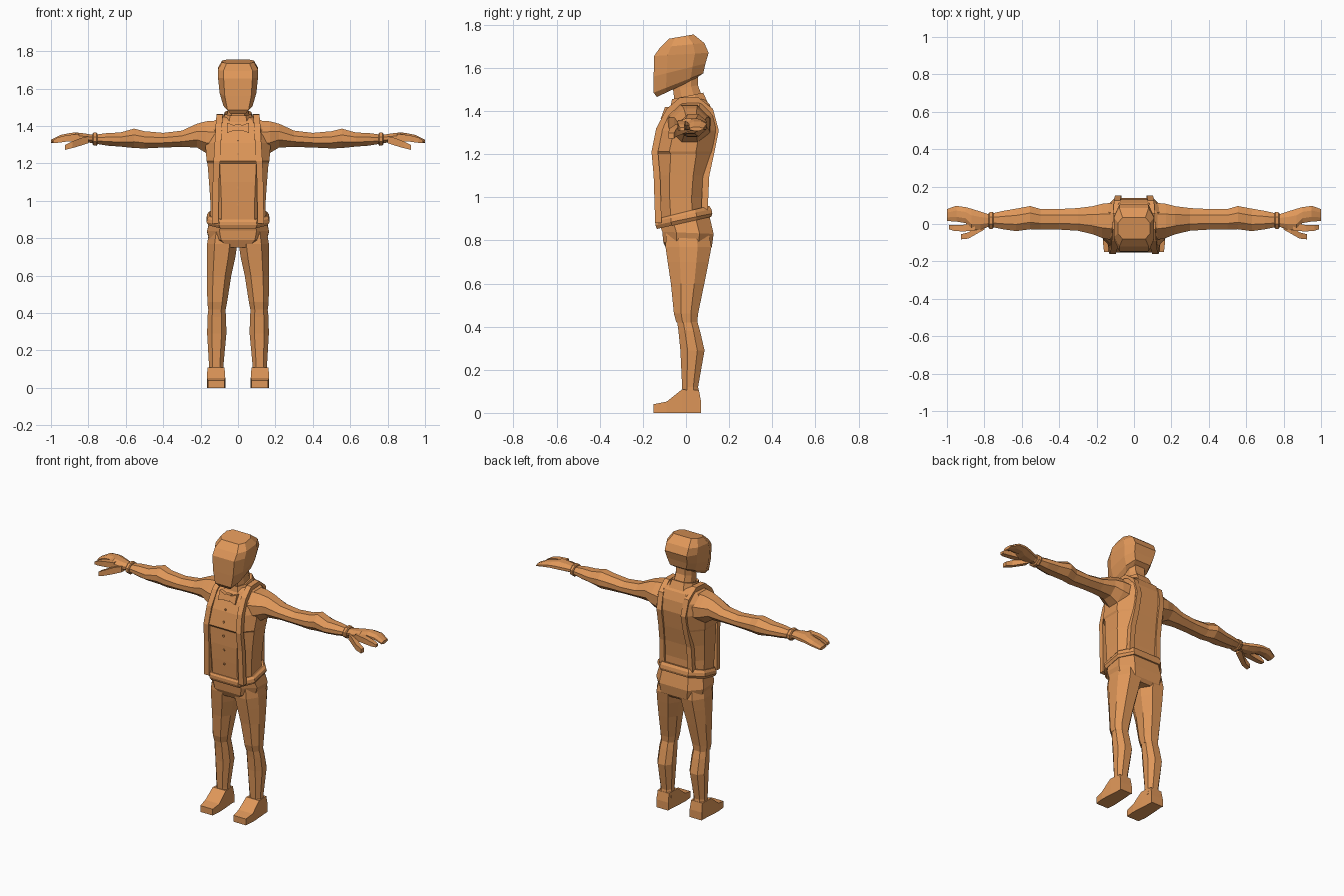
import bpy, bmesh
from mathutils import Vector

clay = bpy.data.materials.new("warm clay")
clay.diffuse_color = (0.74, 0.31, 0.10, 1)


def ring(a0, a1, b0, b1, fa=0.6, fb=0.45):
    """Eight-sided outline in a box; fa and fb are the flat shares of each side."""
    ca, cb, ha, hb = (a0 + a1) / 2, (b0 + b1) / 2, (a1 - a0) / 2, (b1 - b0) / 2
    pts = [(fa, -1), (1, -fb), (1, fb), (fa, 1), (-fa, 1), (-1, fb), (-1, -fb), (-fa, -1)]
    return [(ca + ha * p, cb + hb * q) for p, q in pts]


def box(a0, a1, b0, b1):
    return [(a0, b0), (a1, b0), (a1, b1), (a0, b1)]


def loft(name, rings, mirror=False):
    """Skin a stack of equal rings, cap both ends, optionally mirror across x."""
    bm = bmesh.new()
    vs = [[bm.verts.new(p) for p in r] for r in rings]
    n = len(vs[0])
    for r, s in zip(vs, vs[1:]):
        for i in range(n):
            j = (i + 1) % n
            bm.faces.new((r[i], r[j], s[j], s[i]))
    bm.faces.new(vs[0][::-1])
    bm.faces.new(vs[-1])
    bmesh.ops.recalc_face_normals(bm, faces=bm.faces)
    me = bpy.data.meshes.new(name)
    bm.to_mesh(me)
    bm.free()
    me.materials.append(clay)
    ob = bpy.data.objects.new(name, me)
    bpy.context.collection.objects.link(ob)
    if mirror:
        ob.modifiers.new("mirror", "MIRROR").use_mirror_merge = False
    return ob


def tilted(hw, yf, zf, yb, zb, fa=0.6, fb=0.45):
    """Ring around z whose height slopes from front to back."""
    return [(x, y, zf + (zb - zf) * (y - yf) / (yb - yf))
            for x, y in ring(-hw, hw, yf, yb, fa, fb)]


def along_x(x, y0, y1, z0, z1, fa=0.4, fb=0.35):
    return [(x, y, z) for y, z in ring(y0, y1, z0, z1, fa, fb)]


def along_z(z, x0, x1, y0, y1):
    return [(x, y, z) for x, y in ring(x0, x1, y0, y1, 0.5, 0.4)]


def block_x(x, y0, y1, z0, z1):
    return [(x, y, z) for y, z in box(y0, y1, z0, z1)]


# Torso with a small overhang below the chest
loft("torso", [tilted(w, f, z, b, z) for z, w, f, b in [
    (0.88, .145, -.13, .09), (1.0, .148, -.138, .088), (1.1, .155, -.143, .10),
    (1.2, .163, -.143, .12), (1.212, .168, -.153, .122), (1.31, .175, -.13, .138),
    (1.38, .165, -.10, .13), (1.43, .125, -.065, .11), (1.46, .07, -.03, .08)]])

# Neck and collar
loft("neck", [tilted(w, f, zf, b, zb) for w, f, zf, b, zb in [
    (.06, -.05, 1.42, .085, 1.44), (.055, -.06, 1.50, .055, 1.52), (.055, -.065, 1.55, .055, 1.59)]])
loft("collar", [tilted(w, f, zf, b, zb) for w, f, zf, b, zb in [
    (.085, -.075, 1.40, .10, 1.44), (.07, -.065, 1.455, .08, 1.485), (.055, -.05, 1.45, .06, 1.48)]])

# Blocky head with a sloping jaw
loft("head", [tilted(w, f, zf, b, zb, .72, .5) for w, f, zf, b, zb in [
    (.055, -.135, 1.465, .035, 1.545), (.078, -.15, 1.485, .08, 1.575),
    (.098, -.15, 1.56, .09, 1.62), (.107, -.148, 1.655, .105, 1.67),
    (.108, -.12, 1.695, .085, 1.715), (.085, -.08, 1.735, .035, 1.755)]])

# Hips and sloping belt
loft("hips", [tilted(w, f, zf, b, zb) for w, f, zf, b, zb in [
    (.09, -.085, .75, .105, .75), (.15, -.105, .79, .12, .77), (.166, -.11, .84, .128, .83),
    (.15, -.125, .88, .105, .93)]])
loft("belt", [tilted(w, f, zf, b, zb) for w, f, zf, b, zb in [
    (.158, -.135, .853, .118, .91), (.168, -.142, .87, .122, .925),
    (.165, -.142, .888, .118, .945), (.153, -.135, .9, .108, .96)]])

# Legs: trousers to the knee, then calf, then shoe
loft("thigh", [along_z(*r) for r in [
    (.42, .066, .160, -.045, .052), (.46, .058, .164, -.056, .056), (.60, .036, .166, -.07, .085),
    (.70, .014, .167, -.085, .105), (.77, .004, .165, -.095, .118), (.86, .004, .15, -.09, .10)]],
    True)
loft("calf", [along_z(*r) for r in [
    (.07, .075, .157, -.015, .064), (.12, .078, .155, -.018, .056), (.29, .062, .165, -.026, .086),
    (.38, .064, .163, -.035, .065), (.45, .07, .155, -.045, .045)]], True)
loft("shoe", [[(x, y, z) for x, z in box(x0, x1, 0, h)] for y, x0, x1, h in [
    (-.15, .073, .160, .04), (-.09, .068, .167, .052), (-.02, .072, .163, .108),
    (.06, .078, .157, .105), (.07, .075, .16, .05)]], True)

# Arms with a bulge at the elbow
loft("arm", [along_x(*r) for r in [
    (.10, -.09, .115, 1.23, 1.43), (.17, -.075, .108, 1.255, 1.425), (.22, -.055, .095, 1.285, 1.412),
    (.30, -.036, .085, 1.288, 1.375), (.40, -.03, .08, 1.285, 1.363), (.50, -.03, .08, 1.28, 1.372),
    (.555, -.028, .096, 1.282, 1.386), (.63, -.038, .082, 1.29, 1.365), (.70, -.028, .07, 1.295, 1.362),
    (.79, -.01, .05, 1.31, 1.35)]], True)
loft("cuff", [along_x(*r) for r in [
    (.752, -.022, .062, 1.298, 1.36), (.757, -.026, .065, 1.294, 1.364),
    (.773, -.026, .062, 1.296, 1.364), (.778, -.02, .056, 1.302, 1.358)]], True)

# Hands: palm with joined fingers, index finger, thumb
loft("hand", [along_x(*r) for r in [
    (.77, -.012, .05, 1.312, 1.352), (.82, -.03, .066, 1.312, 1.36), (.87, -.035, .082, 1.315, 1.366),
    (.90, .005, .09, 1.322, 1.362), (.95, .013, .097, 1.32, 1.352), (1.0, .016, .08, 1.308, 1.326)]],
    True)
loft("index_finger", [block_x(*r) for r in [
    (.85, -.036, .004, 1.32, 1.358), (.92, -.04, -.005, 1.316, 1.35),
    (.965, -.036, -.006, 1.31, 1.338), (.99, -.028, -.006, 1.308, 1.324)]], True)
loft("thumb", [block_x(*r) for r in [
    (.80, -.03, .02, 1.308, 1.345), (.84, -.052, -.012, 1.295, 1.336),
    (.885, -.078, -.045, 1.282, 1.318), (.925, -.082, -.055, 1.272, 1.298)]], True)

# Braces running from the belt over the shoulder and down the back
path = [(.122, -.143, .88), (.118, -.15, 1.1), (.114, -.16, 1.212), (.107, -.138, 1.32),
        (.102, -.09, 1.41), (.098, -.03, 1.462), (.095, .055, 1.465), (.090, .125, 1.41),
        (.085, .152, 1.31), (.087, .130, 1.2), (.095, .108, 1.1), (.1, .1, .93)]
rings = []
for i, (x, y, z) in enumerate(path):
    a, b = path[max(i - 1, 0)], path[min(i + 1, len(path) - 1)]
    t = Vector((0, b[1] - a[1], b[2] - a[2])).normalized()
    inward = Vector((0, t.z, -t.y)) * 0.03
    rings.append([(x - .017, y, z), (x + .017, y, z),
                  (x + .017, y + inward.y, z + inward.z), (x - .017, y + inward.y, z + inward.z)])
loft("brace", rings, True)

# Bow tie leaning with the chest
loft("bow_tie", [[(x, y - .36 * (z - 1.39) * -1, z) for y, z in box(-.108, -.085, 1.39 - h, 1.39 + h)]
                 for x, h in [(-.06, .028), (-.018, .013), (-.017, .018), (.017, .018),
                              (.018, .013), (.06, .028)]])

# Shirt buttons
for z, y in [(.98, -.14), (1.07, -.144), (1.16, -.147), (1.25, -.147), (1.32, -.129)]:
    loft("button", [[(x, yy, zz) for x, zz in ring(-.006, .006, z - .006, z + .006)]
                    for yy in (y - .003, y + .006)])
